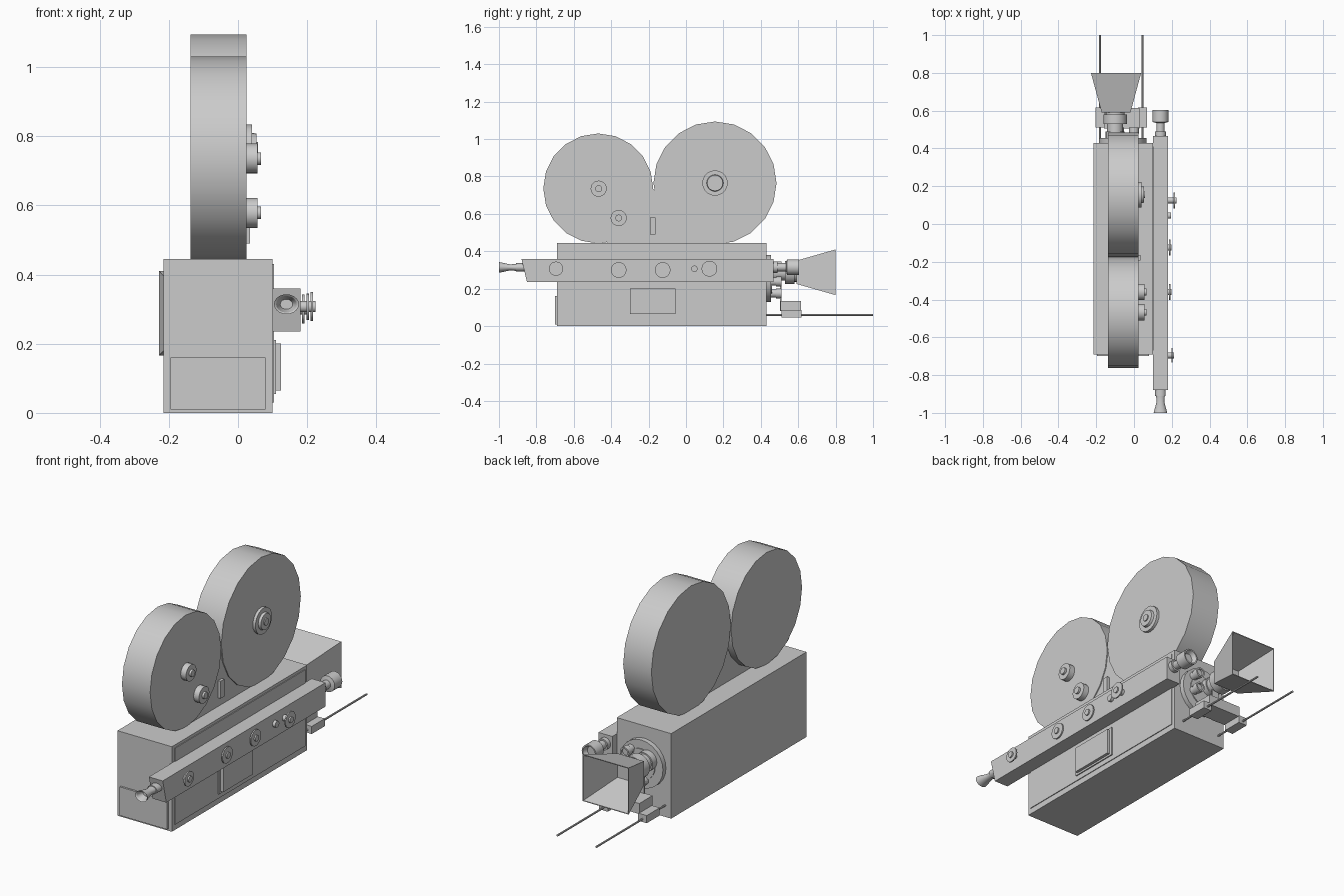
import bpy, bmesh
from math import cos, sin, pi, radians

if "Cube" in bpy.data.objects:
    bpy.data.objects.remove(bpy.data.objects["Cube"])


def finish(name, bm, smooth=False):
    bmesh.ops.recalc_face_normals(bm, faces=bm.faces)
    me = bpy.data.meshes.new(name)
    bm.to_mesh(me)
    bm.free()
    ob = bpy.data.objects.new(name, me)
    bpy.context.collection.objects.link(ob)
    if smooth:
        bpy.ops.object.select_all(action='DESELECT')
        ob.select_set(True)
        bpy.context.view_layer.objects.active = ob
        bpy.ops.object.shade_smooth_by_angle(angle=radians(30))
    return ob


def box(name, x, y, z):
    bm = bmesh.new()
    bmesh.ops.create_cube(bm, size=1)
    for v in bm.verts:
        for i, (a, b) in enumerate((x, y, z)):
            v.co[i] = a if v.co[i] < 0 else b
    return finish(name, bm)


def extrude_yz(name, pts, x0, x1):
    bm = bmesh.new()
    a, b = ([bm.verts.new((x, y, z)) for y, z in pts] for x in (x0, x1))
    bm.faces.new(a)
    bm.faces.new(b)
    for i in range(len(pts)):
        j = (i + 1) % len(pts)
        bm.faces.new((a[i], a[j], b[j], b[i]))
    return finish(name, bm)


def lathe(name, axis, origin, profile, n=20):
    """Turned part: profile is (distance along axis, radius)."""
    bm = bmesh.new()
    ox, oy, oz = origin
    rings = []
    for d, r in profile:
        ring = []
        for k in range(n):
            c, s = r * cos(2 * pi * k / n), r * sin(2 * pi * k / n)
            co = (ox + d, oy + c, oz + s) if axis == 'X' else (ox + c, oy + d, oz + s)
            ring.append(bm.verts.new(co))
        rings.append(ring)
    for a, b in zip(rings, rings[1:]):
        for k in range(n):
            j = (k + 1) % n
            bm.faces.new((a[k], a[j], b[j], b[k]))
    bm.faces.new(rings[0])
    bm.faces.new(rings[-1])
    return finish(name, bm, True)


# Body, side door and rear panel
box("body", (-0.215, 0.10), (-0.69, 0.43), (0, 0.445))
box("side_door", (0.09, 0.104), (-0.67, 0.41), (0.03, 0.43))
box("rear_panel", (-0.195, 0.08), (-0.70, -0.68), (0.01, 0.16))
box("side_window_frame", (0.09, 0.11), (-0.315, -0.04), (0.055, 0.21))
box("side_window", (0.10, 0.125), (-0.30, -0.055), (0.065, 0.20))

# Film magazines, the neck between them and its latch
lathe("rear_magazine", 'X', (0, -0.469, 0.736), [(-0.138, 0.294), (0.025, 0.294)])
lathe("front_magazine", 'X', (0, 0.155, 0.765), [(-0.138, 0.329), (0.025, 0.329)])
extrude_yz("magazine_neck", [(-0.43, 0.44), (0.12, 0.44), (-0.177, 0.735)], -0.10, 0.02)
box("magazine_latch", (0.01, 0.035), (-0.193, -0.163), (0.49, 0.58))
lathe("front_magazine_hub", 'X', (0.02, 0.155, 0.765),
      [(0, 0.068), (0.02, 0.068), (0.02, 0.045), (0.033, 0.042), (0.033, 0.018), (0.038, 0.018)])
for i, (y, z) in enumerate([(-0.467, 0.735), (-0.36, 0.578)]):
    lathe(f"rear_magazine_knob_{i + 1}", 'X', (0.02, y, z),
          [(0, 0.043), (0.036, 0.043), (0.036, 0.018), (0.047, 0.018)])

# Side viewfinder tube with slanted rear end
extrude_yz("viewfinder_tube", [(-0.88, 0.36), (-0.85, 0.235), (0.467, 0.235), (0.467, 0.36)],
           0.10, 0.18)
lathe("viewfinder_lens", 'Y', (0.14, 0.46, 0.315),
      [(0, 0.03), (0.03, 0.03), (0.03, 0.022), (0.075, 0.022), (0.08, 0.042),
       (0.143, 0.042), (0.143, 0.035), (0.12, 0.025)])
eye = lathe("eyepiece", 'Y', (0.14, 0, 0),
            [(-0.86, 0.028), (-0.91, 0.028), (-0.91, 0.023), (-0.94, 0.02),
             (-1.0, 0.036), (-0.995, 0.03), (-0.96, 0.018)])
for v in eye.data.vertices:
    v.co.z = v.co.z * 0.8 + 0.314

# Knobs along the viewfinder: position, radius, start and thickness of disc
for i, (y, z, r, d) in enumerate([(-0.695, 0.307, 0.038, 0.02), (-0.36, 0.30, 0.042, 0.007),
                                  (-0.125, 0.30, 0.042, 0.007), (0.125, 0.307, 0.042, 0.032)]):
    lathe(f"viewfinder_knob_{i + 1}", 'X', (0.178, y, z),
          [(0, 0.016), (d, 0.016), (d, r), (d + 0.007, r), (d + 0.007, 0.016), (d + 0.014, 0.016)])
lathe("viewfinder_button", 'X', (0.178, 0.045, 0.307), [(0, 0.017), (0.018, 0.017)])

# Lens turret with taking lens and spare lenses
lathe("lens_turret", 'Y', (-0.06, 0.42, 0.255),
      [(0, 0.125), (0.035, 0.125), (0.035, 0.08), (0.04, 0.08)], 24)
lathe("main_lens", 'Y', (-0.10, 0.45, 0.287),
      [(0, 0.05), (0.04, 0.05), (0.04, 0.043), (0.08, 0.043), (0.08, 0.062),
       (0.13, 0.062), (0.13, 0.05), (0.15, 0.05)])
for i, (x, z) in enumerate([(0.0, 0.32), (0.0, 0.238), (-0.08, 0.175)]):
    lathe(f"spare_lens_{i + 1}", 'Y', (x, 0.45, z),
          [(0, 0.022), (0.03, 0.022), (0.03, 0.026), (0.06, 0.026), (0.06, 0.018), (0.05, 0.018)])

# Flared, hollow matte box
bm = bmesh.new()
loops = []
for y, hx, hz in [(0.59, 0.076, 0.062), (0.80, 0.133, 0.122), (0.80, 0.129, 0.118), (0.60, 0.072, 0.058)]:
    loops.append([bm.verts.new((-0.095 + sx * hx, y, 0.288 + sz * hz))
                  for sx, sz in ((-1, -1), (1, -1), (1, 1), (-1, 1))])
for a, b in zip(loops, loops[1:]):
    for k in range(4):
        j = (k + 1) % 4
        bm.faces.new((a[k], a[j], b[j], b[k]))
bm.faces.new(loops[0])
bm.faces.new(loops[-1])
finish("matte_box", bm)

# Support rods and cross bracket
for side, x in (("left", -0.18), ("right", 0.045)):
    lathe(f"{side}_rod", 'Y', (x, 0.42, 0.06), [(0, 0.005), (0.58, 0.005)], 8)
    box(f"{side}_rod_clamp", (x - 0.025, x + 0.025), (0.51, 0.618), (0.045, 0.085))
box("rod_bracket", (-0.16, 0.03), (0.505, 0.615), (0.08, 0.135))
box("matte_box_post", (-0.115, -0.075), (0.503, 0.51), (0.08, 0.25))
